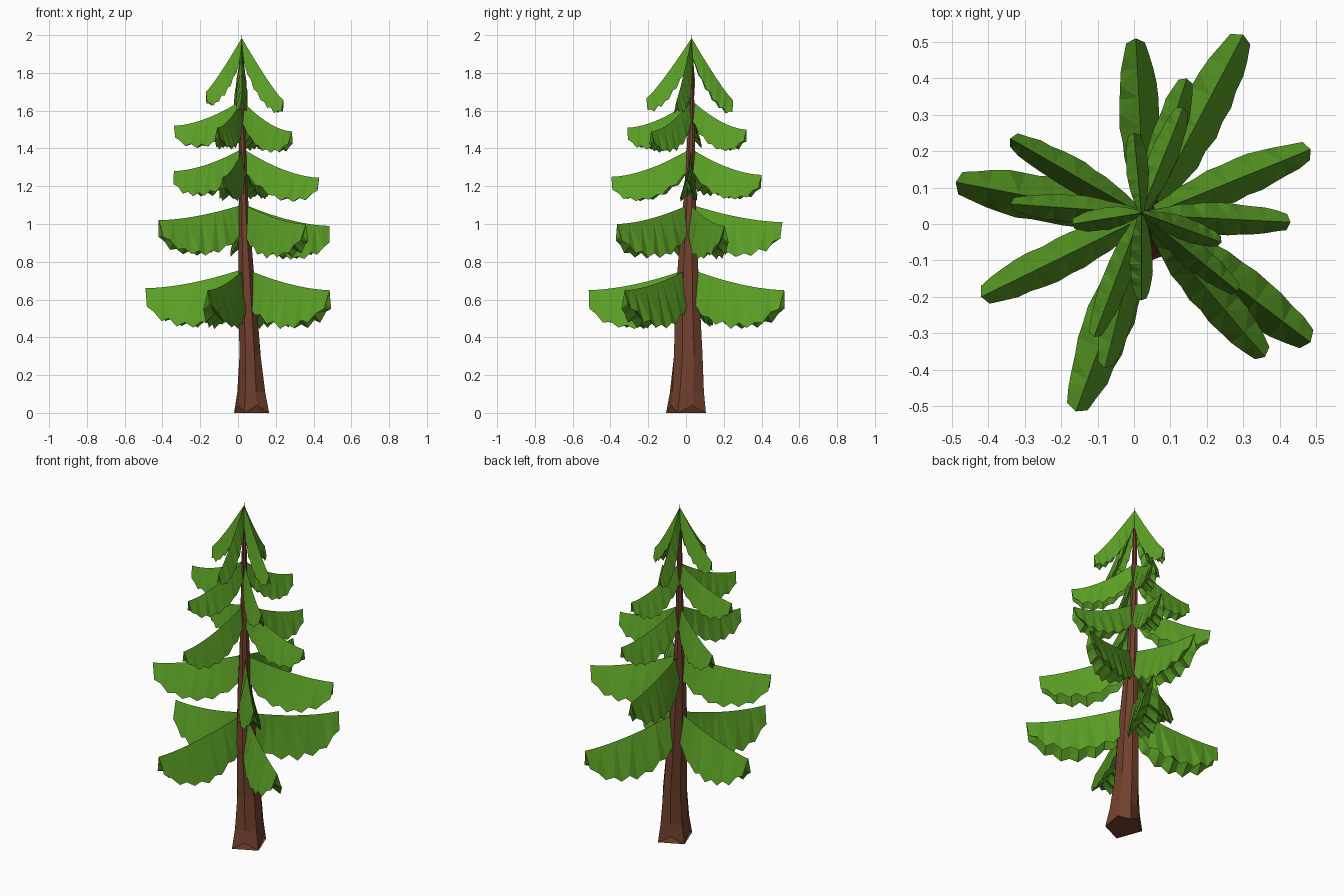
import bpy, bmesh, math, random
from mathutils import Vector

if "Cube" in bpy.data.objects:
    bpy.data.objects.remove(bpy.data.objects["Cube"])

random.seed(4)


def material(name, rgb):
    m = bpy.data.materials.new(name)
    m.diffuse_color = (*rgb, 1)
    m.use_nodes = True
    m.node_tree.nodes["Principled BSDF"].inputs["Base Color"].default_value = m.diffuse_color
    return m


GREEN = material("needle green", (0.105, 0.35, 0.019))
BROWN = material("bark brown", (0.165, 0.052, 0.027))


def finish(bm, name, mat):
    bmesh.ops.recalc_face_normals(bm, faces=bm.faces)
    me = bpy.data.meshes.new(name)
    bm.to_mesh(me)
    bm.free()
    me.materials.append(mat)
    ob = bpy.data.objects.new(name, me)
    bpy.context.collection.objects.link(ob)
    return ob


def bridge(bm, rings):
    for a, b in zip(rings, rings[1:]):
        for i in range(len(a)):
            j = (i + 1) % len(a)
            bm.faces.new((a[i], a[j], b[j], b[i]))


def lookup(table, t):
    for (t0, v0), (t1, v1) in zip(table, table[1:]):
        if t <= t1:
            return v0 + (v1 - v0) * (t - t0) / (t1 - t0)
    return table[-1][1]


# Trunk: seven-sided, leaning, with flared root lobes at the foot
# rows: z, centre x, centre y, radius x, radius y, lobe depth
TRUNK = [(0.02, 0.072, 0.0, 0.088, 0.10, 0.14), (0.11, 0.070, 0.005, 0.074, 0.09, 0.08),
         (0.30, 0.064, 0.012, 0.061, 0.082, 0), (0.60, 0.050, 0.008, 0.050, 0.070, 0),
         (0.90, 0.037, 0.012, 0.037, 0.050, 0), (1.15, 0.029, 0.020, 0.025, 0.034, 0),
         (1.50, 0.022, 0.028, 0.018, 0.020, 0), (1.80, 0.020, 0.030, 0.012, 0.012, 0),
         (2.00, 0.020, 0.030, 0.001, 0.001, 0)]
bm = bmesh.new()
rings = []
for z, cx, cy, rx, ry, lobe in TRUNK:
    ring = []
    for i in range(8):
        a = 2 * math.pi * (i + 0.5) / 8
        s = 1 + lobe * (1 if i % 2 else -1)
        foot = (-0.02 if i % 2 else 0.02) if z < 0.05 else 0
        ring.append(bm.verts.new((cx + rx * s * math.cos(a), cy + ry * s * math.sin(a), z + foot)))
    rings.append(ring)
bridge(bm, rings)
bm.faces.new(rings[0])
bm.faces.new(rings[-1])
finish(bm, "trunk", BROWN)

# Drooping branch: a tent-shaped blade with a ragged hem and a hollowed underside
DEPTH = [(0, 0.66), (0.1, 0.86), (0.3, 1), (0.5, 1), (0.7, 0.88), (0.85, 0.72), (0.95, 0.54), (1, 0.40)]
WIDTH = [(0, 0.25), (0.1, 0.45), (0.3, 0.85), (0.5, 1), (0.7, 0.95), (0.85, 0.8), (0.95, 0.6), (1, 0.48)]
STATIONS = 13


def branch(name, base, tip, depth, width, sag):
    base, tip = Vector(base), Vector(tip)
    flat = Vector((tip.x - base.x, tip.y - base.y, 0))
    side = Vector((-flat.y, flat.x, 0)).normalized()
    bm = bmesh.new()
    rings = []
    for k in range(STATIONS):
        t = k / (STATIONS - 1)
        p = base + flat * t
        p.z += (tip.z - base.z) * (1 - (1 - t) ** sag)
        d = depth * lookup(DEPTH, t)
        w = width * lookup(WIDTH, t)
        back = flat * (-0.025 * t ** 4)
        hems = []
        for s in (1, -1):
            tooth = depth * (0.08 if k % 2 else -0.02) * random.uniform(0.6, 1.4)
            flare = w * random.uniform(0.92, 1.04)
            hems.append(p + back + side * (s * flare) - Vector((0, 0, d - tooth)))
        inner = p + back * 2 - Vector((0, 0, d * (0.68 if k % 2 else 0.75)))
        rings.append([bm.verts.new(v) for v in (p, hems[0], inner, hems[1])])
    bridge(bm, rings)
    bm.faces.new(rings[0])
    bm.faces.new(rings[-1])
    bmesh.ops.triangulate(bm, faces=bm.faces)
    finish(bm, name, GREEN)


# Tiers from bottom to top: base point, hem depth, half width, sag, branch tips
TIERS = [
    ((0.035, 0.015, 0.765), 0.235, 0.066, 1.7,
     [(-0.49, 0.115, 0.66), (-0.16, -0.515, 0.65), (0.485, -0.325, 0.65), (0.30, 0.52, 0.65)]),
    ((0.03, 0.02, 1.105), 0.21, 0.055, 1.7,
     [(-0.42, -0.20, 1.02), (0.36, -0.365, 1.0), (0.485, 0.205, 0.99), (0.005, 0.51, 1.01)]),
    ((0.025, 0.025, 1.40), 0.165, 0.045, 1.7,
     [(-0.34, 0.235, 1.28), (-0.08, -0.395, 1.25), (0.43, 0.005, 1.245), (0.145, 0.40, 1.26)]),
    ((0.02, 0.03, 1.655), 0.15, 0.038, 1.7,
     [(-0.34, 0.055, 1.52), (-0.11, -0.31, 1.51), (0.285, -0.185, 1.49), (0.135, 0.32, 1.50)]),
    ((0.02, 0.03, 1.985), 0.145, 0.032, 1.15,
     [(-0.17, 0.0, 1.70), (0.02, -0.21, 1.665), (0.24, -0.05, 1.655), (0.0, 0.25, 1.655)]),
]
for n, (base, depth, width, sag, tips) in enumerate(TIERS, 1):
    for m, tip in enumerate(tips, 1):
        branch(f"tier_{n}_branch_{m}", base, tip, depth, width, sag)
